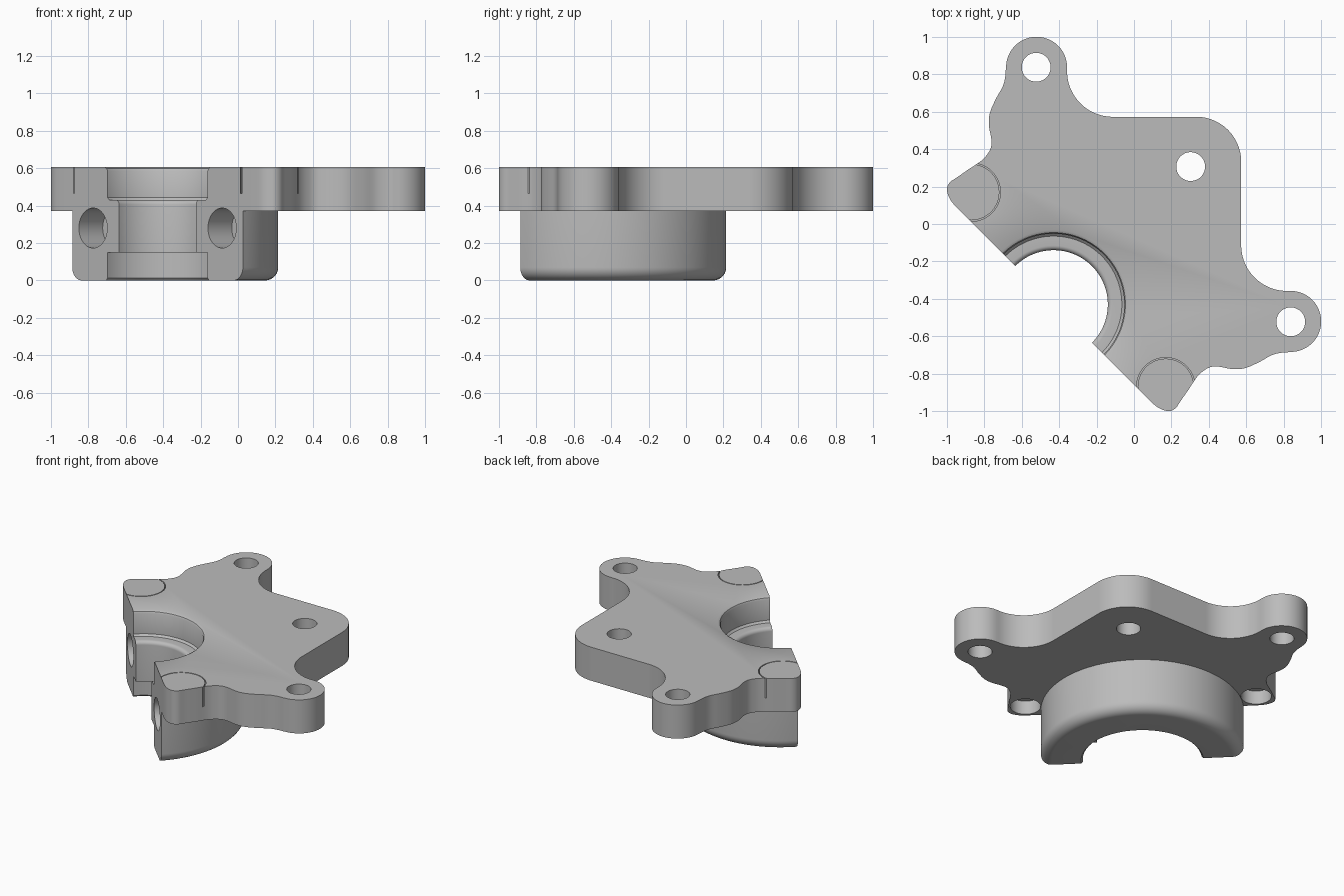
import bpy, bmesh, math
from mathutils import Vector, Matrix

cube = bpy.data.objects.get("Cube")
if cube:
    bpy.data.objects.remove(cube, do_unlink=True)

C = -0.43                      # bore axis at (C, C), on the split plane
BOTTOM, TOP = 0.37, 0.605      # flange plate heights
SEAT = 0.465                   # counterbore floor
DIAG = Vector((1, 1, 0)).normalized()
EAR = (-0.87, 0.17)

grey = bpy.data.materials.new("cast grey")
grey.use_nodes = True
grey.diffuse_color = (0.5, 0.5, 0.5, 1)
grey.node_tree.nodes["Principled BSDF"].inputs["Base Color"].default_value = (0.5, 0.5, 0.5, 1)


def make(name, bm):
    bmesh.ops.recalc_face_normals(bm, faces=bm.faces)
    mesh = bpy.data.meshes.new(name)
    bm.to_mesh(mesh)
    bm.free()
    mesh.materials.append(grey)
    ob = bpy.data.objects.new(name, mesh)
    bpy.context.collection.objects.link(ob)
    return ob


def cylinder(name, centre, radius, depth, axis=Vector((0, 0, 1))):
    bm = bmesh.new()
    turn = axis.to_track_quat('Z', 'Y').to_matrix().to_4x4()
    bmesh.ops.create_cone(bm, cap_ends=True, segments=64, radius1=radius, radius2=radius,
                          depth=depth, matrix=Matrix.Translation(centre) @ turn)
    return make(name, bm)


def upright(name, xy, radius, low, high):
    return cylinder(name, (*xy, (low + high) / 2), radius, high - low)


def lathe(name, profile, steps=128):
    """Closed solid of revolution about the bore axis."""
    bm = bmesh.new()
    rings = []
    for r, z in profile:
        rings.append([bm.verts.new((C + r * math.cos(math.tau * i / steps),
                                    C + r * math.sin(math.tau * i / steps), z))
                      for i in range(steps)])
    for a, b in zip(rings, rings[1:]):
        for i in range(steps):
            j = (i + 1) % steps
            bm.faces.new((a[i], a[j], b[j], b[i]))
    bm.faces.new(rings[0])
    bm.faces.new(rings[-1])
    return make(name, bm)


def combine(ob, other, operation):
    mod = ob.modifiers.new("combine", 'BOOLEAN')
    mod.operation, mod.solver, mod.object = operation, 'EXACT', other
    bpy.ops.object.select_all(action='DESELECT')
    bpy.context.view_layer.objects.active = ob
    ob.select_set(True)
    bpy.ops.object.modifier_apply(modifier=mod.name)
    bpy.data.objects.remove(other, do_unlink=True)


def arc(cx, cy, r, start, end, n=24):
    angles = [math.radians(start + (end - start) * i / n) for i in range(n + 1)]
    return [(cx + r * math.cos(a), cy + r * math.sin(a)) for a in angles]


def spline(points, n=6):
    """Catmull-Rom curve through the inner points."""
    out = []
    v = [Vector(p) for p in points]
    for a, b, c, d in zip(v, v[1:], v[2:], v[3:]):
        for i in range(n):
            t = i / n
            p = 0.5 * (2 * b + (c - a) * t + (2 * a - 5 * b + 4 * c - d) * t * t
                       + (3 * b - a - 3 * c + d) * t ** 3)
            out.append(tuple(p))
    return out


def plate(name):
    # one half of the outline, mirrored across the diagonal
    half = [(-0.91, 0.0)]
    half += spline([(-0.91, 0.05), (-0.95, 0.09), (-0.985, 0.135), (-1.0, 0.185), (-0.985, 0.222),
                    (-0.945, 0.25), (-0.885, 0.292), (-0.82, 0.335), (-0.785, 0.372),
                    (-0.765, 0.41), (-0.763, 0.455), (-0.776, 0.53), (-0.77, 0.595),
                    (-0.738, 0.67), (-0.702, 0.735), (-0.688, 0.79), (-0.685, 0.838), (-0.68, 0.88)])
    half += arc(-0.521, 0.838, 0.163, 180, 0)
    half += arc(-0.113, 0.818, 0.245, 180, 270)
    half += arc(0.333, 0.333, 0.24, 90, 45, 12)
    outline = half + [(y, x) for x, y in reversed(half[:-1])]
    bm = bmesh.new()
    face = bm.faces.new([bm.verts.new((x, y, BOTTOM)) for x, y in outline])
    lift = bmesh.ops.extrude_face_region(bm, geom=[face], use_keep_orig=True)
    for v in lift["geom"]:
        if isinstance(v, bmesh.types.BMVert):
            v.co.z = TOP
    ob = make(name, bm)
    return ob


def split(ob):
    bm = bmesh.new()
    bmesh.ops.create_cube(bm, size=4, matrix=Matrix.Translation(Vector((C, C, 0)) - 2 * DIAG)
                          @ Matrix.Rotation(math.pi / 4, 4, 'Z'))
    combine(ob, make("split_cutter", bm), 'DIFFERENCE')


# flange plate joined to the round boss with a filleted lower rim
housing = plate("bearing_housing")
rim = arc(0.575, 0.07, 0.07, -90, 0, 10)
combine(housing, lathe("boss", rim + [(0.645, 0.5)]), 'UNION')
split(housing)

# stepped bore with rounded shoulders
bore = [(0.39, -0.1), (0.39, 0.0), (0.378, 0.012), (0.378, 0.15), (0.29, 0.15), (0.29, 0.405)]
bore += arc(0.315, 0.405, 0.025, 180, 90, 6)[1:]
bore += [(0.365, 0.43), (0.378, 0.443), (0.378, 0.585), (0.384, 0.597), (0.398, TOP), (0.398, 0.7)]
combine(housing, lathe("bore_cutter", bore), 'DIFFERENCE')

# mounting holes
for xy in ((-0.523, 0.838), (0.838, -0.523), (0.303, 0.307)):
    combine(housing, upright("hole_cutter", xy, 0.077, 0.2, 0.8), 'DIFFERENCE')

# ear holes, counterbores and flush plugs; blind holes in the split face
for side, ear, u in (("right", EAR, -0.345), ("left", EAR[::-1], 0.345)):
    combine(housing, upright("ear_hole_cutter", ear, 0.097, 0.2, 0.5), 'DIFFERENCE')
    combine(housing, upright("counterbore_cutter", ear, 0.156, SEAT, 0.8), 'DIFFERENCE')
    combine(housing, cylinder("blind_cutter", (C + u, C - u, 0.28), 0.107, 0.36, DIAG), 'DIFFERENCE')
    plug = plate(side + "_ear_plug")
    split(plug)
    combine(plug, upright("plug_shape", ear, 0.15, SEAT, 0.8), 'INTERSECT')

# smooth curves, sharp edges
bpy.ops.object.select_all(action='DESELECT')
for ob in bpy.context.collection.objects:
    if ob.type == 'MESH' and grey.name in ob.data.materials:
        ob.select_set(True)
        bpy.context.view_layer.objects.active = ob
bpy.ops.object.shade_smooth_by_angle(angle=math.radians(30))
